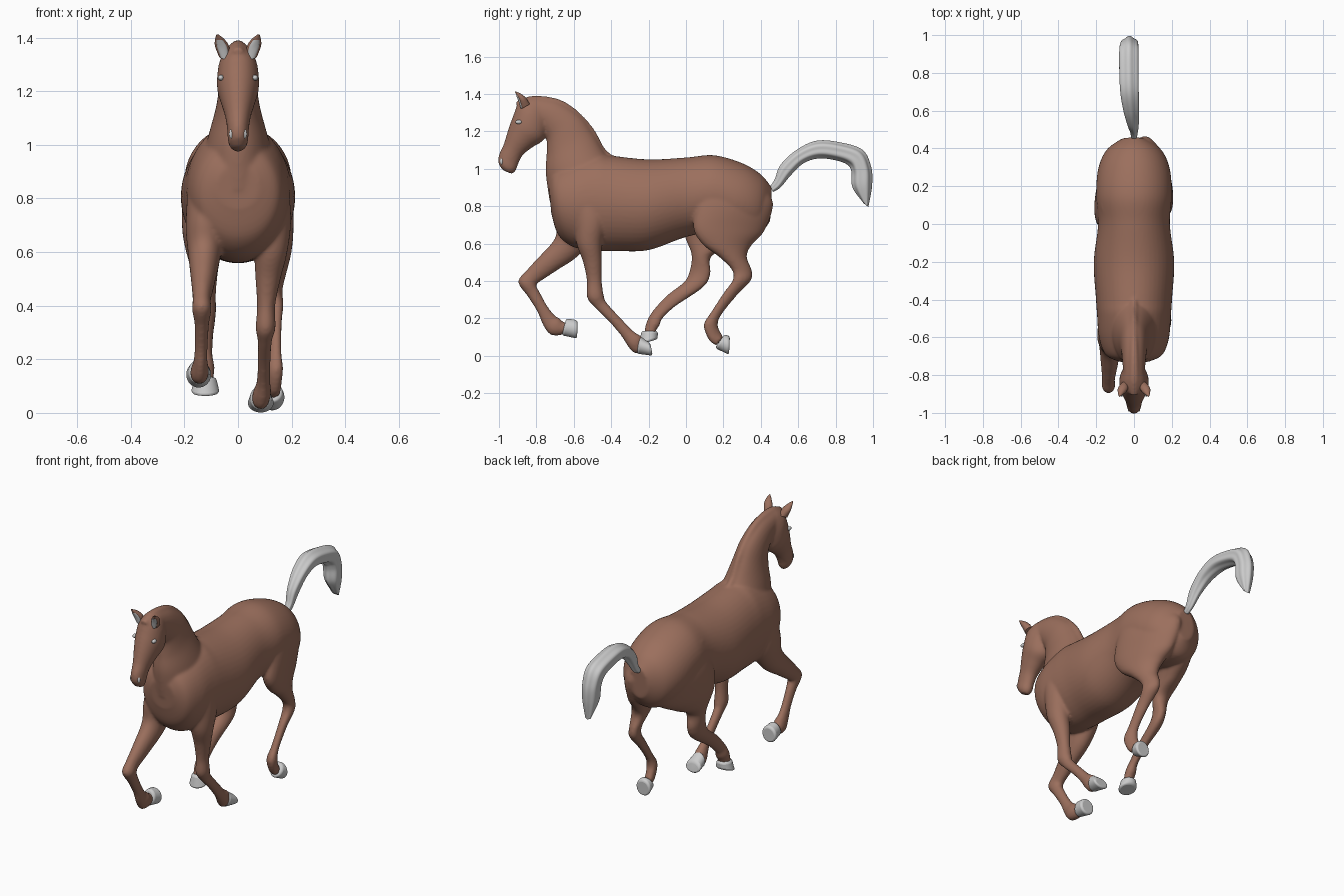
import bpy, bmesh, math
from mathutils import Vector

brown = bpy.data.materials.new("brown_coat")
brown.diffuse_color = (0.33, 0.16, 0.11, 1)


def catmull(rows, steps):
    """Smoothly interpolate rows of numbers."""
    rows = [Vector(r) for r in rows]
    out = []
    for i in range(len(rows) - 1):
        p0, p1 = rows[max(i - 1, 0)], rows[i]
        p2, p3 = rows[i + 1], rows[min(i + 2, len(rows) - 1)]
        for s in range(steps):
            t = s / steps
            out.append(0.5 * (2 * p1 + (p2 - p0) * t + (2 * p0 - 5 * p1 + 4 * p2 - p3) * t * t
                              + (3 * p1 - p0 - 3 * p2 + p3) * t ** 3))
    return out + [rows[-1]]


def loft(bm, rows, steps=8, sides=48, lobes=0, depth=0.0, skew=0.0):
    """Each row: y, z of one outline edge, y, z of the other, x centre, half width.
    skew leans the first edge sideways in proportion to the section length."""
    rings = []
    for ya, za, yb, zb, x, w in catmull(rows, steps):
        ring = []
        lean = skew * math.hypot(ya - yb, za - zb)
        for k in range(sides):
            a = 2 * math.pi * k / sides
            r = 1 - depth * (0.5 - 0.5 * math.cos(lobes * a))
            c, s = r * math.cos(a), r * math.sin(a)
            ring.append(bm.verts.new((x + w * s + lean * c, (ya + yb) / 2 + (ya - yb) / 2 * c,
                                      (za + zb) / 2 + (za - zb) / 2 * c)))
        rings.append(ring)
    for r0, r1 in zip(rings, rings[1:]):
        for k in range(sides):
            j = (k + 1) % sides
            bm.faces.new((r0[k], r0[j], r1[j], r1[k]))
    bm.faces.new(rings[0])
    bm.faces.new(rings[-1])


def finish(name, bm, mat=None, angle=50):
    bmesh.ops.recalc_face_normals(bm, faces=bm.faces)
    me = bpy.data.meshes.new(name)
    bm.to_mesh(me)
    bm.free()
    ob = bpy.data.objects.new(name, me)
    bpy.context.collection.objects.link(ob)
    if mat:
        me.materials.append(mat)
    bpy.ops.object.select_all(action='DESELECT')
    ob.select_set(True)
    bpy.context.view_layer.objects.active = ob
    bpy.ops.object.shade_smooth_by_angle(angle=math.radians(angle))
    return ob


def part(name, rows, mat=None, **kw):
    bm = bmesh.new()
    loft(bm, rows, **kw)
    return finish(name, bm, mat)


# trunk from chest to rump
trunk = [(-.735, .93, -.72, .76, 0, .08), (-.70, 1.0, -.685, .65, 0, .15),
         (-.60, 1.05, -.61, .585, 0, .185), (-.48, 1.08, -.50, .562, 0, .195),
         (-.40, 1.07, -.38, .56, 0, .202), (-.20, 1.05, -.20, .565, 0, .213),
         (0, 1.06, 0, .635, 0, .19), (.15, 1.072, .15, .66, 0, .2),
         (.30, 1.03, .28, .63, 0, .19), (.40, .97, .385, .64, 0, .145), (.458, .90, .45, .72, 0, .06)]
neck = [(-.73, .83, -.36, 1.0, 0, .14), (-.75, .98, -.43, 1.085, 0, .11),
        (-.745, 1.08, -.49, 1.185, 0, .083), (-.745, 1.15, -.56, 1.28, 0, .07),
        (-.755, 1.18, -.67, 1.355, 0, .063), (-.78, 1.22, -.77, 1.38, 0, .058),
        (-.84, 1.24, -.83, 1.385, 0, .055)]
crest = [(-.36, 1.03, -.38, 1.065, 0, .012), (-.44, 1.07, -.435, 1.11, 0, .018),
         (-.53, 1.17, -.497, 1.22, 0, .02), (-.62, 1.28, -.592, 1.32, 0, .02),
         (-.71, 1.34, -.69, 1.375, 0, .022), (-.82, 1.35, -.82, 1.39, 0, .025),
         (-.90, 1.33, -.91, 1.36, 0, .022)]
head = [(-.83, 1.385, -.73, 1.25, 0, .056), (-.89, 1.36, -.742, 1.2, 0, .074),
        (-.925, 1.28, -.765, 1.15, 0, .078), (-.95, 1.21, -.82, 1.115, 0, .064),
        (-.975, 1.13, -.87, 1.075, 0, .047), (-1.0, 1.075, -.895, 1.03, 0, .04),
        (-1.003, 1.03, -.91, .99, 0, .037), (-.98, .992, -.93, .972, 0, .022)]

# legs, each in its own galloping position
fore_right = [(-.64, .88, -.42, .88, .11, .075), (-.60, .72, -.42, .73, .12, .078),
              (-.585, .60, -.45, .60, .122, .062), (-.55, .5, -.45, .5, .112, .047),
              (-.53, .4, -.45, .4, .105, .034), (-.528, .31, -.44, .325, .103, .037),
              (-.485, .255, -.425, .285, .10, .027), (-.405, .175, -.352, .205, .097, .024),
              (-.342, .10, -.285, .135, .095, .025), (-.307, .045, -.24, .105, .09, .034),
              (-.275, .014, -.235, .09, .085, .032), (-.24, .02, -.225, .08, .085, .03)]
fore_left = [(-.66, .88, -.45, .85, -.11, .075), (-.69, .73, -.48, .67, -.12, .075),
             (-.70, .63, -.57, .54, -.125, .06), (-.78, .535, -.70, .45, -.13, .045),
             (-.85, .46, -.79, .39, -.135, .034), (-.897, .395, -.80, .375, -.135, .036),
             (-.845, .315, -.785, .345, -.135, .027), (-.795, .235, -.74, .265, -.137, .024),
             (-.765, .165, -.70, .215, -.14, .026), (-.728, .115, -.675, .20, -.142, .034),
             (-.68, .108, -.655, .18, -.145, .032), (-.65, .12, -.635, .18, -.145, .03)]
hind_right = [(.06, .97, .39, .94, .085, .08), (.05, .80, .465, .82, .105, .085),
              (.04, .68, .42, .67, .118, .076), (.09, .595, .35, .59, .127, .064),
              (.175, .53, .325, .53, .128, .052), (.245, .46, .352, .455, .128, .036),
              (.25, .405, .345, .40, .132, .036), (.20, .335, .27, .32, .135, .027),
              (.135, .235, .19, .22, .137, .024), (.095, .165, .17, .165, .135, .032),
              (.122, .085, .185, .125, .13, .03), (.16, .055, .20, .10, .127, .03)]
hind_left = [(.03, .97, .38, .94, -.085, .08), (-.01, .80, .455, .82, -.105, .085),
             (-.02, .69, .38, .67, -.118, .076), (0, .62, .25, .59, -.127, .062),
             (.03, .54, .135, .53, -.125, .05), (.02, .455, .13, .435, -.122, .037),
             (-.01, .395, .09, .365, -.12, .036), (-.10, .325, -.055, .265, -.12, .026),
             (-.17, .25, -.125, .20, -.122, .025), (-.205, .195, -.14, .165, -.122, .033),
             (-.22, .145, -.16, .135, -.122, .032), (-.225, .11, -.165, .11, -.122, .032)]

bm = bmesh.new()
for rows, skew in ((trunk, 0), (neck, 0), (crest, 0), (head, 0), (fore_right, 0), (fore_left, 0),
                   (hind_right, .12), (hind_left, -.12)):
    loft(bm, rows, skew=skew)
body = finish("horse_body", bm, brown)
remesh = body.modifiers.new("blend", 'REMESH')
remesh.mode = 'VOXEL'
remesh.voxel_size = 0.008
remesh.use_smooth_shade = True
smooth = body.modifiers.new("soften", 'SMOOTH')
smooth.factor = 0.5
smooth.iterations = 8

# hooves with softened rims
hooves = {
    "fore_right_hoof": [(-.265, .012, -.25, .108, .085, .038), (-.178, .0, -.19, .066, .085, .05)],
    "fore_left_hoof": [(-.665, .11, -.64, .20, -.145, .038), (-.582, .092, -.58, .19, -.147, .048)],
    "hind_right_hoof": [(.155, .042, .205, .114, .128, .038), (.23, .005, .235, .105, .127, .048)],
    "hind_left_hoof": [(-.237, .134, -.15, .132, -.122, .04), (-.253, .06, -.152, .088, -.122, .054)],
}
for name, rows in hooves.items():
    hoof = part(name, rows, steps=1, sides=32)
    bevel = hoof.modifiers.new("soft_rim", 'BEVEL')
    bevel.width, bevel.segments = 0.012, 3
    bevel.limit_method, bevel.angle_limit = 'ANGLE', math.radians(40)

# tail with locks of hair
tail = [(.45, .905, .465, .875, 0, .016), (.475, .945, .505, .90, 0, .022),
        (.505, 1.02, .565, .97, -.005, .033), (.59, 1.10, .63, 1.03, -.015, .046),
        (.70, 1.15, .71, 1.055, -.024, .054), (.83, 1.14, .80, 1.045, -.027, .056),
        (.945, 1.10, .865, 1.02, -.027, .056), (.99, 1.01, .885, .98, -.025, .052),
        (.995, .91, .89, .90, -.022, .046), (.975, .795, .95, .815, -.02, .02)]
part("tail", tail, lobes=6, depth=0.12)

# ears with grey linings, eyes and nostrils
for side, label in ((1, "right"), (-1, "left")):
    ear = [(-.88, 1.32, -.835, 1.345, side * .05, .022), (-.892, 1.36, -.855, 1.378, side * .06, .026),
           (-.905, 1.39, -.882, 1.4, side * .069, .016), (-.915, 1.412, -.908, 1.412, side * .077, .003)]
    part(label + "_ear", ear, brown, sides=24)
    lining = [(r[0] - .003, r[1], r[0] + .01, r[3] - .006, r[4], r[5] * .7) for r in ear[:3]]
    part(label + "_ear_lining", lining, sides=24)
    for name, loc, size in (("eye", (side * .064, -.895, 1.25), (.011, .018, .011)),
                            ("nostril", (side * .024, -.985, 1.04), (.009, .009, .018))):
        bm = bmesh.new()
        bmesh.ops.create_uvsphere(bm, u_segments=20, v_segments=12, radius=1)
        bmesh.ops.scale(bm, vec=size, verts=bm.verts)
        bmesh.ops.translate(bm, vec=loc, verts=bm.verts)
        finish(label + "_" + name, bm)
